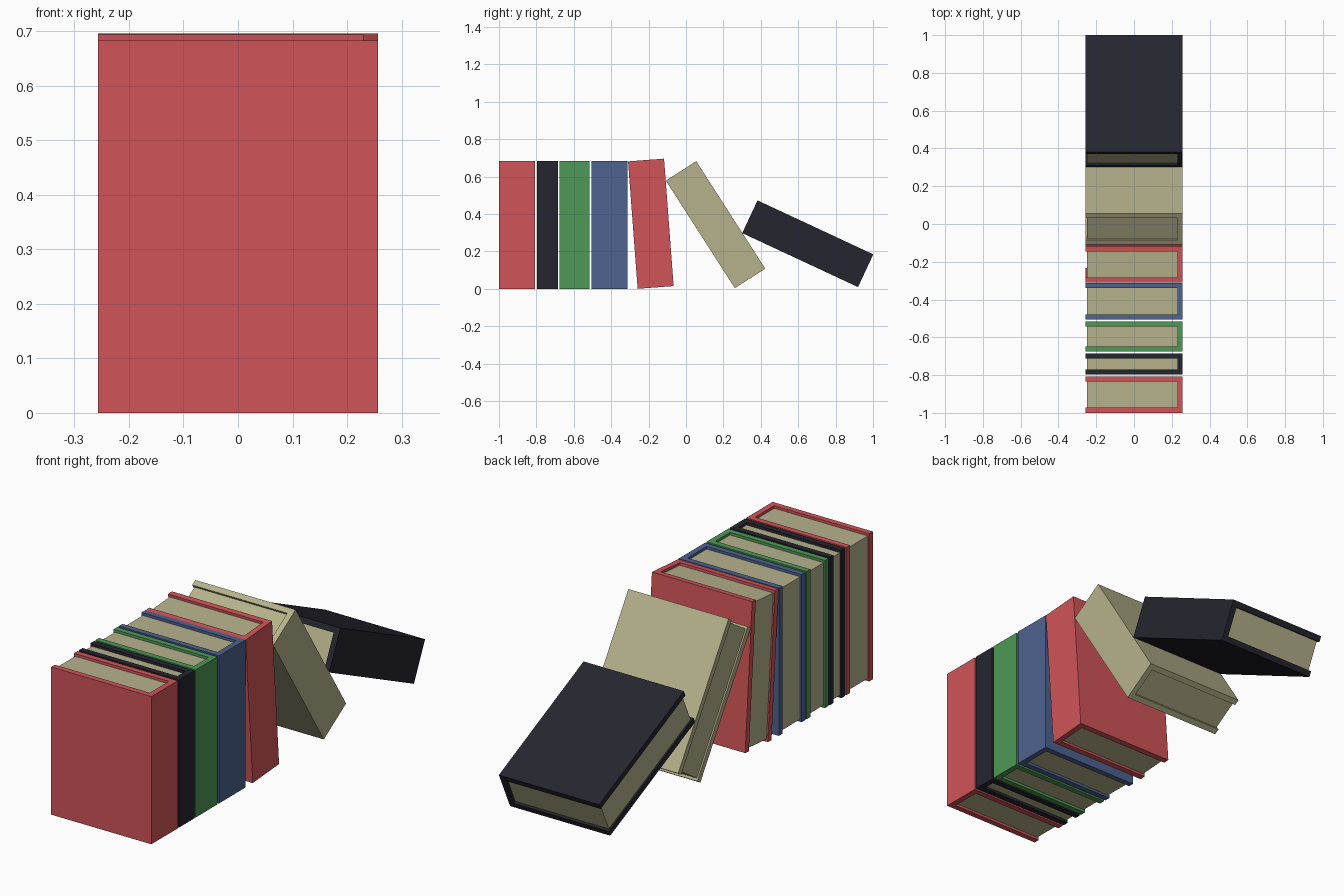
import bpy
import bmesh
from math import radians

cube = bpy.data.objects.get("Cube")
if cube:
    bpy.data.objects.remove(cube)

WIDTH, HEIGHT = 0.513, 0.683     # cover depth along x, book height
BOARD = 0.027                    # cover board thickness
RECESS = 0.012                   # pages sit below the cover ends
FORE_GAP = 0.007                 # pages sit behind the fore edge


def material(name, srgb):
    linear = [((c / 255 + 0.055) / 1.055) ** 2.4 for c in srgb]
    mat = bpy.data.materials.new(name)
    mat.use_nodes = True
    mat.diffuse_color = (*linear, 1)
    mat.node_tree.nodes["Principled BSDF"].inputs["Base Color"].default_value = (*linear, 1)
    return mat


red = material("red cover", (208, 84, 89))
black = material("black cover", (37, 37, 47))
green = material("green cover", (78, 152, 86))
blue = material("blue cover", (78, 99, 144))
cream = material("cream paper", (182, 178, 140))


def prism(name, outline, height, mat, location, tilt):
    """Extrude a flat outline along its own z, centred on the location."""
    bm = bmesh.new()
    base = bm.faces.new([bm.verts.new((x, y, -height / 2)) for x, y in outline])
    top = bmesh.ops.extrude_face_region(bm, geom=[base])["geom"]
    moved = [v for v in top if isinstance(v, bmesh.types.BMVert)]
    bmesh.ops.translate(bm, verts=moved, vec=(0, 0, height))
    bmesh.ops.recalc_face_normals(bm, faces=bm.faces)
    mesh = bpy.data.meshes.new(name)
    bm.to_mesh(mesh)
    bm.free()
    mesh.materials.append(mat)
    obj = bpy.data.objects.new(name, mesh)
    obj.location = location
    obj.rotation_euler.x = radians(tilt)
    bpy.context.collection.objects.link(obj)


def book(name, mat, thickness, y, z=HEIGHT / 2, tilt=0):
    w, t = WIDTH / 2, thickness / 2
    spine, inner = w - BOARD, t - BOARD
    # U-shaped cover, open at the fore edge
    cover = [(-w, -t), (w, -t), (w, t), (-w, t),
             (-w, inner), (spine, inner), (spine, -inner), (-w, -inner)]
    prism(name + "_cover", cover, HEIGHT, mat, (0, y, z), tilt)
    # Page block
    fore = FORE_GAP - w
    pages = [(fore, -inner), (spine, -inner), (spine, inner), (fore, inner)]
    prism(name + "_pages", pages, HEIGHT - 2 * RECESS, cream, (0, y, z), tilt)


# Upright books
book("red_book", red, 0.193, -0.903)
book("black_book", black, 0.112, -0.741)
book("green_book", green, 0.160, -0.596)
book("blue_book", blue, 0.193, -0.409)

# Leaning and fallen books
book("leaning_red_book", red, 0.193, -0.188, 0.348, 4.3)
book("leaning_cream_book", cream, 0.193, 0.158, 0.343, 32.7)
book("fallen_black_book", black, 0.193, 0.651, 0.241, 65)
